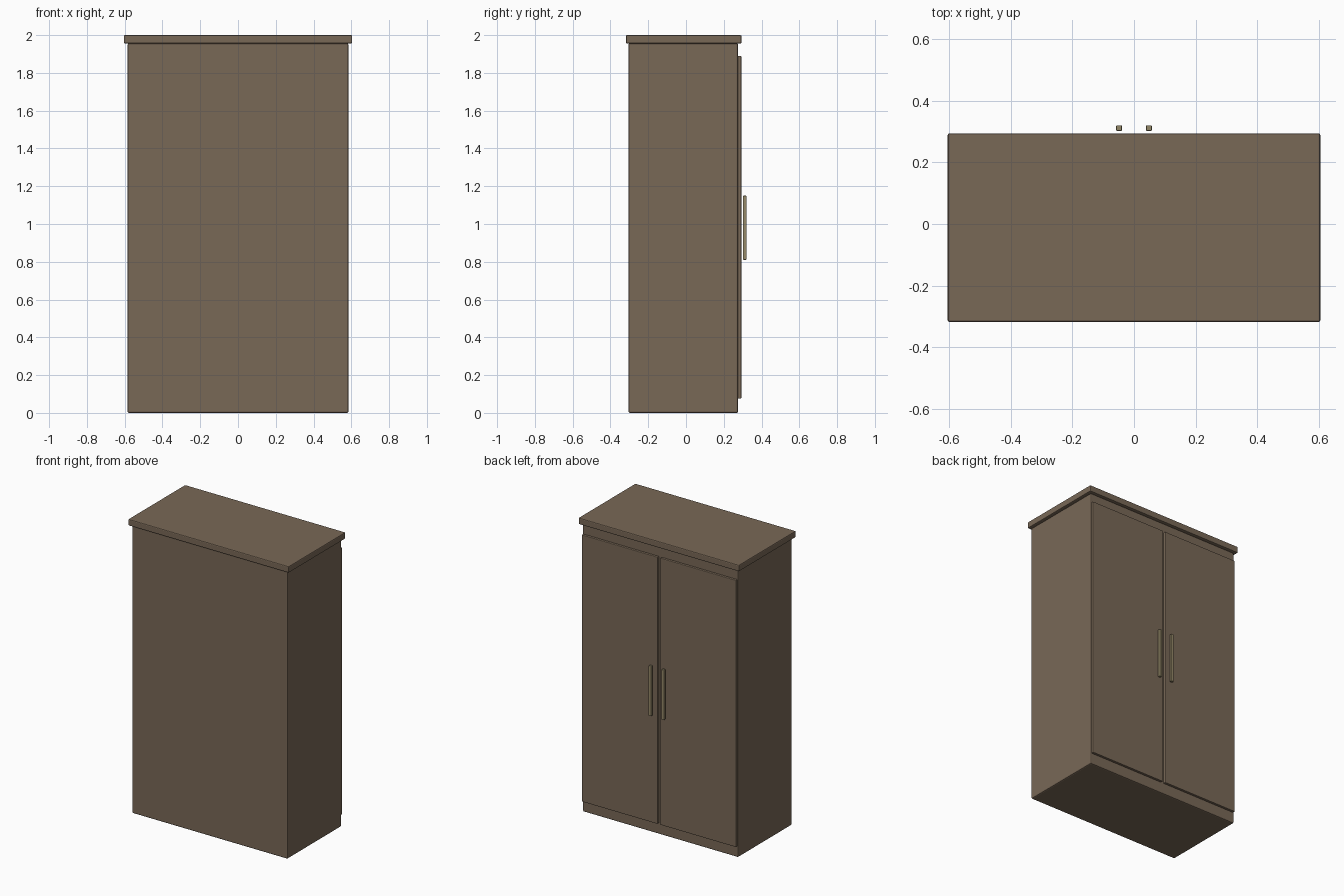
import bpy

cube = bpy.data.objects.get("Cube")
if cube:
    bpy.data.objects.remove(cube, do_unlink=True)


def material(name, color):
    m = bpy.data.materials.new(name)
    m.use_nodes = True
    m.diffuse_color = color
    m.node_tree.nodes["Principled BSDF"].inputs["Base Color"].default_value = color
    return m


def box(name, lo, hi, mat, bevel):
    """Box between two corners with softened edges."""
    centre = [(a + b) / 2 for a, b in zip(lo, hi)]
    bpy.ops.mesh.primitive_cube_add(size=1, location=centre)
    ob = bpy.context.object
    ob.name = name
    ob.scale = [b - a for a, b in zip(lo, hi)]
    bpy.ops.object.transform_apply(location=False, rotation=False, scale=True)
    ob.data.materials.append(mat)
    mod = ob.modifiers.new("soft_edges", "BEVEL")
    mod.width = bevel
    mod.segments = 2
    return ob


wood = material("brown wood", (0.19, 0.138, 0.094, 1))
brass = material("dull brass", (0.30, 0.25, 0.14, 1))

# Carcass and overhanging top
box("cabinet_body", (-0.585, -0.305, 0), (0.585, 0.276, 1.956), wood, 0.008)
box("top_board", (-0.604, -0.318, 1.956), (0.604, 0.294, 2.0), wood, 0.006)

# Mirrored pair of doors with floating bar handles on the rear (+y) side
for side, s in (("left", 1), ("right", -1)):
    x0, x1 = sorted((s * 0.01, s * 0.58))
    box(side + "_door", (x0, 0.274, 0.075), (x1, 0.293, 1.89), wood, 0.004)
    x0, x1 = sorted((s * 0.039, s * 0.058))
    box(side + "_handle", (x0, 0.302, 0.81), (x1, 0.32, 1.15), brass, 0.003)
